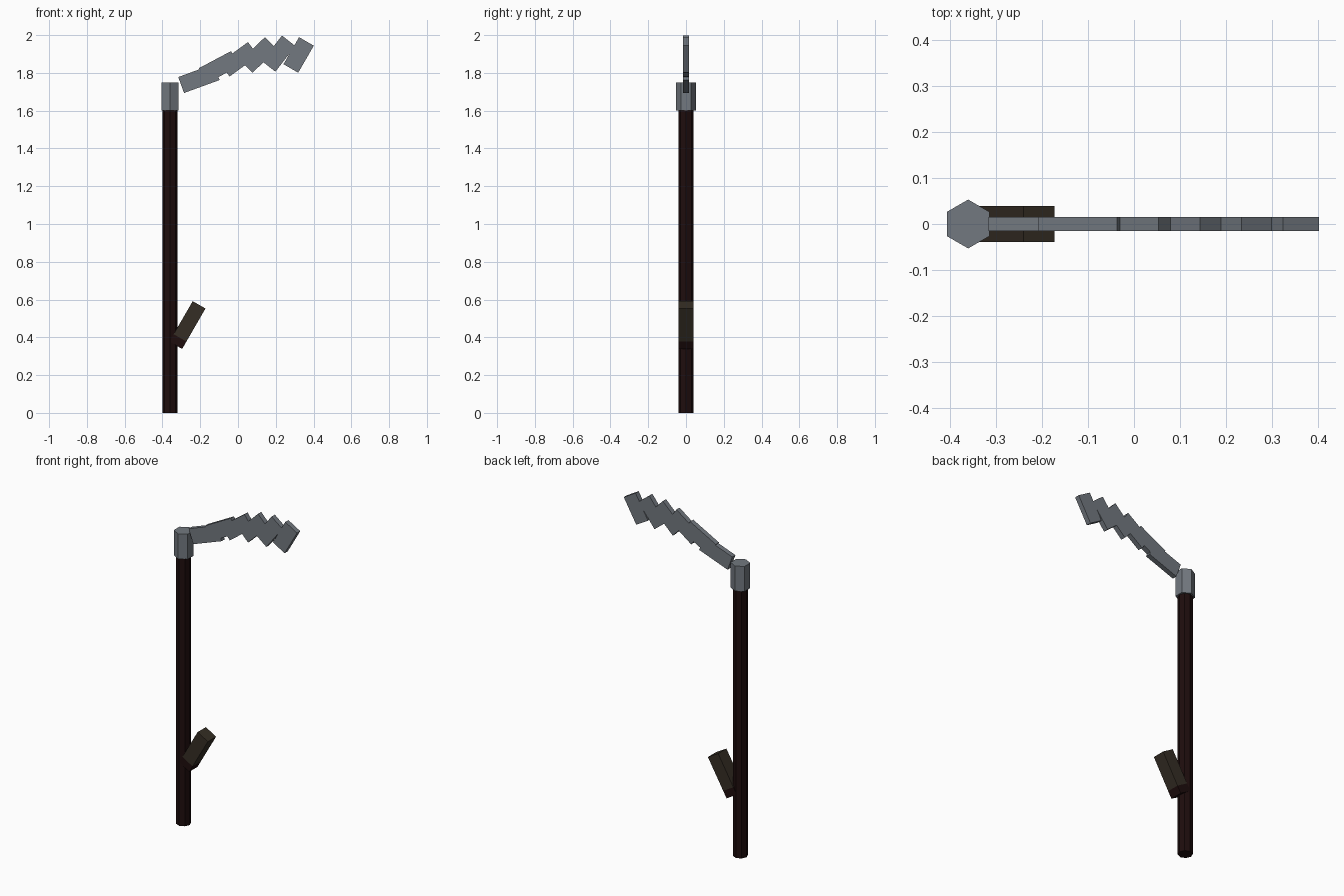
import bpy, math
from mathutils import Matrix, Vector

if "Cube" in bpy.data.objects:
    bpy.data.objects.remove(bpy.data.objects["Cube"])


def material(name, rgb):
    m = bpy.data.materials.new(name)
    m.diffuse_color = (*rgb, 1)
    m.use_nodes = True
    m.node_tree.nodes["Principled BSDF"].inputs["Base Color"].default_value = m.diffuse_color
    return m


dark_wood = material("dark wood", (0.013, 0.004, 0.004))
grip_brown = material("grip brown", (0.036, 0.027, 0.018))
steel = material("steel grey", (0.17, 0.19, 0.215))


def prism(name, sides, radius, x, z0, z1, mat):
    """Upright flat-sided cylinder with a vertex on the y axis."""
    bpy.ops.mesh.primitive_cylinder_add(vertices=sides, radius=radius, depth=z1 - z0,
                                        location=(x, 0, (z0 + z1) / 2))
    ob = bpy.context.object
    ob.name = name
    ob.data.materials.append(mat)


def slab(name, x, z, length, width, thick, degrees, mat):
    """Box whose length rises from +x by the given angle."""
    bpy.ops.mesh.primitive_cube_add(size=1, location=(x, 0, z))
    ob = bpy.context.object
    ob.name = name
    ob.data.transform(Matrix.Diagonal((length, thick, width, 1)))
    ob.rotation_euler.y = -math.radians(degrees)
    ob.data.materials.append(mat)


# Shaft and hexagonal head socket
prism("shaft", 8, 0.041, -0.36, 0, 1.6, dark_wood)
prism("socket", 6, 0.053, -0.36, 1.6, 1.75, steel)

# Side handle: brown grip on a dark stub, sloping 60 degrees
axis = Vector((math.cos(math.radians(60)), 0, math.sin(math.radians(60))))
tip = Vector((-0.206, 0, 0.572))
for name, start, end, mat in (("handle_grip", 0, 0.202, grip_brown),
                              ("handle_stub", 0.202, 0.247, dark_wood)):
    c = tip - axis * (start + end) / 2
    slab(name, c.x, c.z, end - start, 0.078, 0.078, 60, mat)

# Curved blade: overlapping plates that turn steeper and shorter
heights = (1.77, 1.83, 1.872, 1.895, 1.902, 1.895)
for i, z in enumerate(heights):
    slab(f"blade_plate_{i + 1}", -0.207 + 0.1056 * i, z,
         0.2 - 0.007 * i, 0.09, 0.03, 20 + 8 * i, steel)
